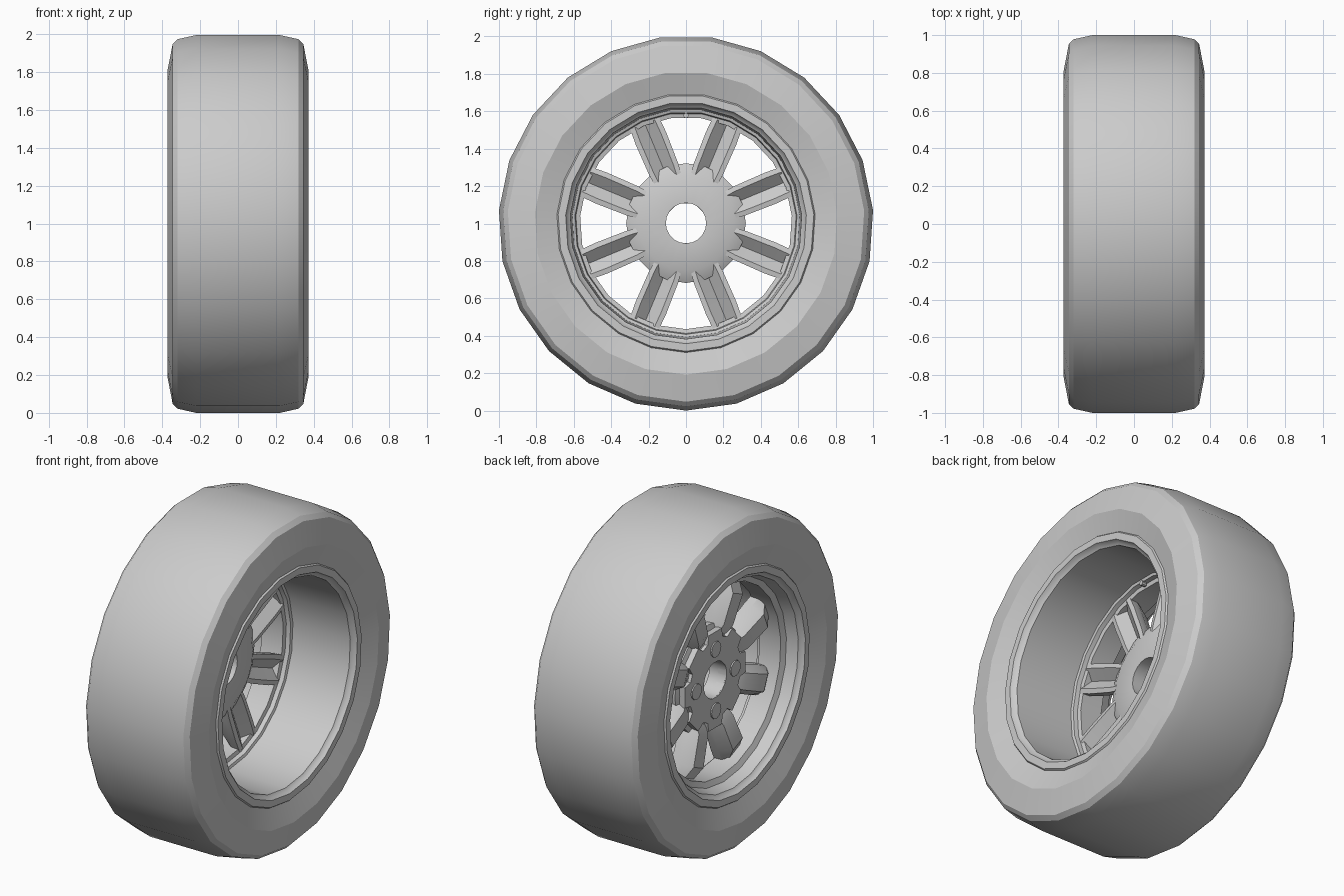
import bpy, bmesh, math
from mathutils import Vector

start = bpy.data.objects.get("Cube")
if start:
    bpy.data.objects.remove(start)

R = 1.0023      # outer radius, also the axle height
SIDES = 23

grey = bpy.data.materials.new("plain grey")
grey.use_nodes = True
grey.diffuse_color = (0.6, 0.6, 0.6, 1)
grey.node_tree.nodes["Principled BSDF"].inputs["Base Color"].default_value = (0.6, 0.6, 0.6, 1)


def polar(x, r, a, side=0.0):
    """Point at radius r, angle a from straight down, shifted sideways."""
    return Vector((x, r * math.sin(a) + side * math.cos(a),
                   R - r * math.cos(a) + side * math.sin(a)))


def finish(name, bm, angle=30):
    bmesh.ops.recalc_face_normals(bm, faces=bm.faces)
    mesh = bpy.data.meshes.new(name)
    bm.to_mesh(mesh)
    bm.free()
    mesh.materials.append(grey)
    obj = bpy.data.objects.new(name, mesh)
    bpy.context.collection.objects.link(obj)
    bpy.ops.object.select_all(action='DESELECT')
    obj.select_set(True)
    bpy.context.view_layer.objects.active = obj
    bpy.ops.object.shade_smooth_by_angle(angle=math.radians(angle))
    return obj


def bridge(bm, rings, closed=False):
    """Join successive closed rings of vertices with quads."""
    pairs = list(zip(rings, rings[1:])) + ([(rings[-1], rings[0])] if closed else [])
    for a, b in pairs:
        n = len(a)
        for i in range(n):
            j = (i + 1) % n
            bm.faces.new((a[i], a[j], b[j], b[i]))


def lathe(name, profile, sides=SIDES, angle=30):
    """Turn a closed (x, radius) profile around the axle."""
    bm = bmesh.new()
    rings = [[bm.verts.new(polar(x, r, 2 * math.pi * k / sides)) for x, r in profile]
             for k in range(sides)]
    bridge(bm, rings, closed=True)
    return finish(name, bm, angle)


def prism(name, levels, angle=30):
    """Capped solid through several outlines."""
    bm = bmesh.new()
    rings = [[bm.verts.new(p) for p in level] for level in levels]
    bridge(bm, rings)
    bm.faces.new(rings[0])
    bm.faces.new(rings[-1])
    return finish(name, bm, angle)


def circle(x, radius, r, a, n=12):
    """Small circle facing along the axle, centred at (r, a)."""
    steps = [2 * math.pi * k / n for k in range(n)]
    return [polar(x, r + radius * math.cos(t), a, radius * math.sin(t)) for t in steps]


# Tyre: rounded tread, sloping shoulders and dished sidewalls
half = [(0.22, R), (0.32, 0.98), (0.345, 0.955), (0.373, 0.81), (0.335, 0.69), (0.31, 0.66)]
lathe("tyre", half + [(-x, r) for x, r in reversed(half)], angle=22)

# Rim: deep barrel on one side, stepped seat for the spokes on the other
lathe("rim", [
    (0.325, 0.70), (0.345, 0.685), (0.345, 0.645), (0.325, 0.635), (0.315, 0.62),
    (-0.06, 0.61), (-0.065, 0.595), (-0.09, 0.59), (-0.095, 0.567),
    (-0.235, 0.567), (-0.25, 0.60), (-0.315, 0.62), (-0.325, 0.635),
    (-0.345, 0.645), (-0.345, 0.685), (-0.325, 0.70)])

# Hub: bored centre with a chamfered back
lathe("hub", [(-0.19, 0.108), (-0.08, 0.108), (-0.08, 0.255),
              (-0.115, 0.32), (-0.15, 0.32), (-0.18, 0.23)], sides=20)

# Spokes: rounded fronts, grooved backs; stations give radius, width, front depth
section = [(-0.088, -0.09), (-0.06, -0.085), (0, -0.135), (0.06, -0.085), (0.088, -0.09)]
stations = [(0.24, 0.85, -0.165), (0.31, 0.95, -0.20), (0.49, 1.0, -0.215), (0.575, 0.95, -0.165)]
for k in range(8):
    a = math.radians(22.5 + 45 * k)
    levels = []
    for r, w, front in stations:
        outline = section + [(0.085, -0.14), (0.05, front), (-0.05, front), (-0.085, -0.14)]
        levels.append([polar(x, r, a, side * w) for side, x in outline])
    prism("spoke_%d" % (k + 1), levels, angle=25)


# Notched mounting plate on the outer face, open at the bore
def notched(x):
    ring = []
    for k in range(8):
        for offset, r in ((-12, 0.295), (12, 0.295), (17, 0.245), (28, 0.245)):
            ring.append((x, r, math.radians(45 * k + offset)))
    return ring


bm = bmesh.new()
outer = [[bm.verts.new(polar(*p)) for p in notched(x)] for x in (-0.14, -0.195)]
inner = [[bm.verts.new(polar(x, 0.108, a)) for x, r, a in notched(x)] for x in (-0.195, -0.14)]
bridge(bm, outer + inner, closed=True)
finish("mounting_plate", bm)

# Wheel bolts
for k in range(4):
    a = math.pi / 2 * k
    prism("bolt_%d" % (k + 1),
          [circle(-0.18, 0.046, 0.185, a), circle(-0.203, 0.046, 0.185, a)])

# Valve stem inside the top of the rim
prism("valve_stem", [circle(-0.08, 0.014, 0.575, math.pi, 8),
                     circle(-0.05, 0.014, 0.575, math.pi, 8)])
